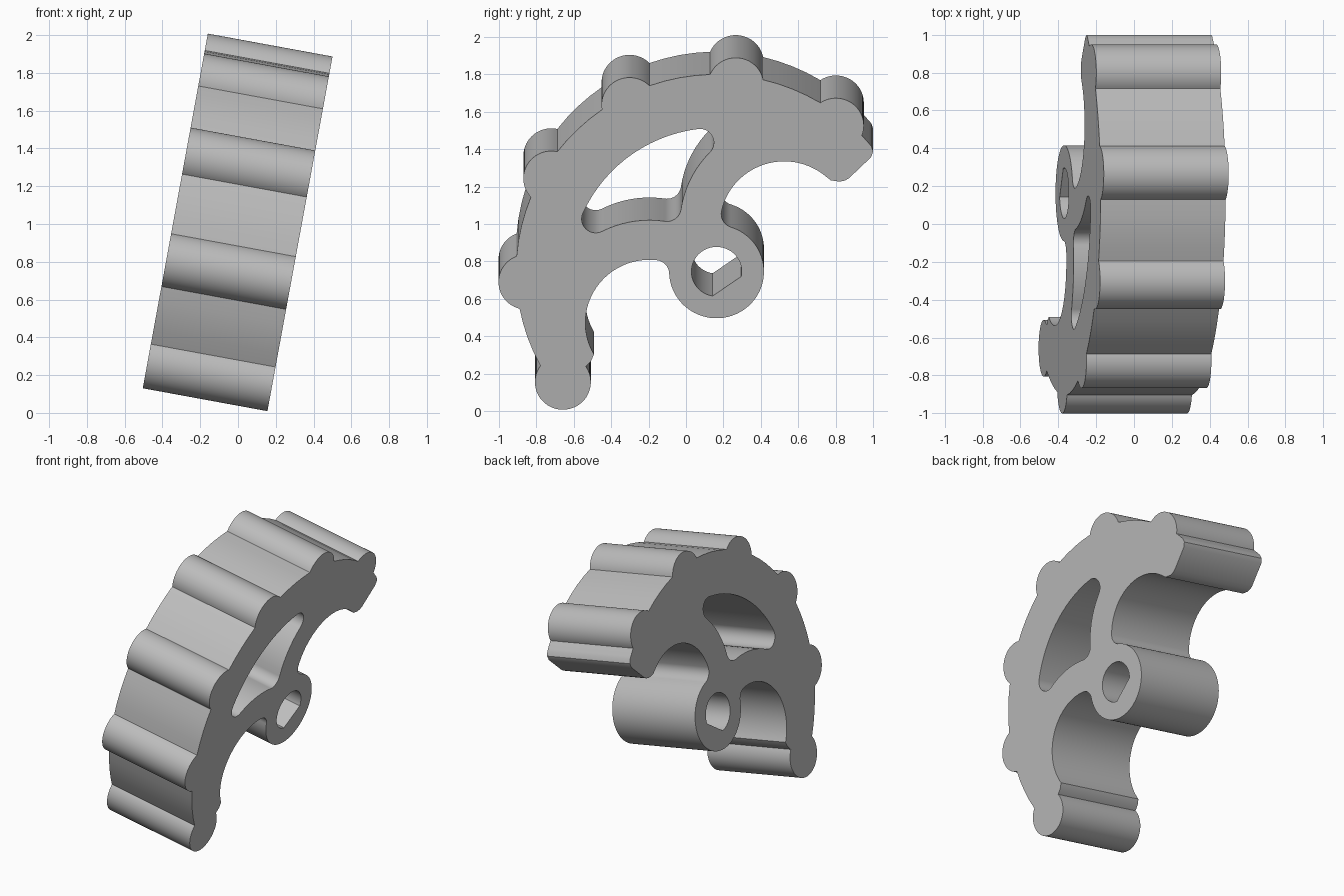
import bpy
import bmesh
import math
from mathutils import Vector

cube = bpy.data.objects.get("Cube")
if cube:
    bpy.data.objects.remove(cube)

# Main dimensions, measured from the hub centre in the plate's own plane
DEPTH = 0.671
RIM, HUB, BORE = 1.07, 0.253, 0.134
LOBE_RING, LOBE = 1.016, 0.149
COVE, SLOT_SIDE, SLOT_TOP = 0.342, 0.557, 0.78
FILLET = 0.075
TURN = 2 * math.pi


def polar(radius, degrees):
    a = math.radians(degrees)
    return Vector((radius * math.cos(a), radius * math.sin(a)))


def aim(start, end):
    """Direction angle in radians from one point to another."""
    d = end - start
    return math.atan2(d.y, d.x)


def arc(centre, radius, a0, a1, ccw):
    """Points along an arc, with steps of about four degrees."""
    sweep = (a1 - a0) % TURN if ccw else -((a0 - a1) % TURN)
    n = max(4, round(abs(sweep) / math.radians(4)))
    return [centre + Vector((math.cos(a), math.sin(a))) * radius
            for a in (a0 + sweep * i / n for i in range(n + 1))]


def meet(c1, r1, c2, r2, side):
    """Crossing of two circles, to the left (1) or right (-1) of c1 to c2."""
    d = c2 - c1
    along = (r1 * r1 - r2 * r2 + d.length_squared) / (2 * d.length)
    across = math.sqrt(r1 * r1 - along * along)
    u = d.normalized()
    return c1 + u * along + Vector((-u.y, u.x)) * across * side


hub = Vector((0, 0))
left_cove = Vector((-0.358, -0.278))
right_cove = Vector((0.361, 0.256))


def outer_outline():
    pts = []
    # Six lobes around the rim, running clockwise from the lower tip
    for i in range(6):
        c = polar(LOBE_RING, 216.2 - 33 * i)
        start = aim(c, meet(hub, RIM, c, LOBE, 1))
        end = aim(c, meet(hub, RIM, c, LOBE, -1))
        if i == 0:
            start = math.radians(35)
        lobe = arc(c, LOBE, start, end, False)
        if pts and i:
            pts += arc(hub, RIM, aim(hub, pts[-1]), aim(hub, lobe[0]), False)[1:-1]
        pts += lobe
    # Rounded end of the upper arm
    pts += arc(hub, RIM, aim(hub, pts[-1]), math.radians(39.5), False)[1:]
    pts += [Vector(p) for p in ((0.836, 0.652), (0.824, 0.62), (0.706, 0.506),
                                (0.685, 0.494), (0.658, 0.488), (0.61, 0.495))]
    # Right cove, hub and left cove with their fillets
    fr = meet(hub, HUB + FILLET, right_cove, COVE - FILLET, 1)
    fl = meet(hub, HUB + FILLET, left_cove, COVE - FILLET, -1)
    pts += arc(right_cove, COVE, math.radians(52.8), aim(right_cove, fr), True)
    pts += arc(fr, FILLET, aim(right_cove, fr), aim(fr, hub), True)[1:]
    pts += arc(hub, HUB, aim(hub, fr), aim(hub, fl), False)[1:]
    pts += arc(fl, FILLET, aim(fl, hub), aim(left_cove, fl), True)[1:]
    pts += arc(left_cove, COVE, aim(left_cove, fl), math.radians(210), True)[1:]
    pts.append(Vector((-0.669, -0.484)))
    return pts


def slot_outline():
    a = meet(hub, SLOT_TOP - FILLET, left_cove, SLOT_SIDE + FILLET, -1)
    b = meet(hub, SLOT_TOP - FILLET, right_cove, SLOT_SIDE + FILLET, 1)
    c = meet(left_cove, SLOT_SIDE + FILLET, right_cove, SLOT_SIDE + FILLET, 1)
    pts = arc(c, FILLET, aim(c, left_cove), aim(c, right_cove), True)
    pts += arc(right_cove, SLOT_SIDE, aim(right_cove, c), aim(right_cove, b), False)[1:]
    pts += arc(b, FILLET, aim(b, right_cove), aim(hub, b), True)[1:]
    pts += arc(hub, SLOT_TOP, aim(hub, b), aim(hub, a), True)[1:]
    pts += arc(a, FILLET, aim(hub, a), aim(a, left_cove), True)[1:]
    pts += arc(left_cove, SLOT_SIDE, aim(left_cove, a), aim(left_cove, c), False)[1:-1]
    return pts


# D-shaped bore: an arc closed by its flat
bore_outline = arc(hub, BORE, math.radians(-11.5), math.radians(261), True)

# Fill the outlines and extrude them into one solid
bm = bmesh.new()
edges = []
for outline in (outer_outline(), slot_outline(), bore_outline):
    verts = [bm.verts.new((0, p.x, p.y)) for p in outline]
    edges += [bm.edges.new((v, verts[i - 1])) for i, v in enumerate(verts)]
bmesh.ops.triangle_fill(bm, use_beauty=True, use_dissolve=False, edges=edges)
solid = bmesh.ops.extrude_face_region(bm, geom=bm.faces[:])
moved = [g for g in solid["geom"] if isinstance(g, bmesh.types.BMVert)]
bmesh.ops.translate(bm, verts=moved, vec=(-DEPTH, 0, 0))
bmesh.ops.recalc_face_normals(bm, faces=bm.faces[:])
mesh = bpy.data.meshes.new("lobed_sector")
bm.to_mesh(mesh)
bm.free()

# Place the tilted part
sector = bpy.data.objects.new("lobed_sector", mesh)
bpy.context.collection.objects.link(sector)
sector.location = (0.291, 0.163, 0.746)
sector.rotation_euler.y = math.radians(10.4)

# Plain grey
grey = bpy.data.materials.new("plain_grey")
grey.use_nodes = True
colour = (0.5, 0.5, 0.5, 1)
grey.diffuse_color = colour
grey.node_tree.nodes["Principled BSDF"].inputs["Base Color"].default_value = colour
mesh.materials.append(grey)

# Smooth the curved walls and keep the rims sharp
bpy.ops.object.select_all(action="DESELECT")
sector.select_set(True)
bpy.context.view_layer.objects.active = sector
bpy.ops.object.shade_smooth_by_angle(angle=math.radians(30))
